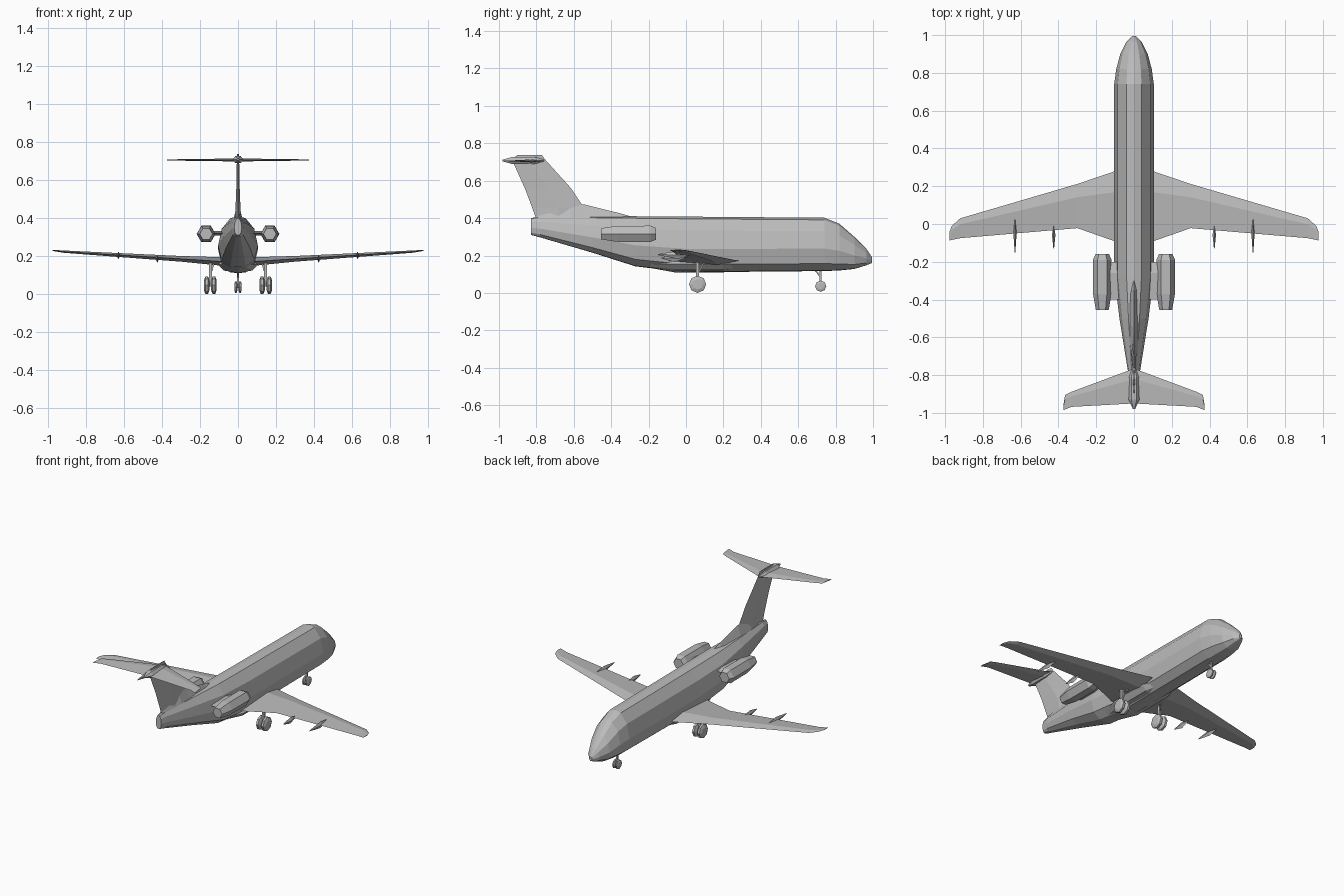
import bpy, bmesh, math
from mathutils import Vector

cube = bpy.data.objects.get("Cube")
if cube:
    bpy.data.objects.remove(cube)

grey = bpy.data.materials.new("airframe grey")
grey.use_nodes = True
color = (0.5, 0.5, 0.5, 1)
grey.diffuse_color = color
grey.node_tree.nodes["Principled BSDF"].inputs["Base Color"].default_value = color


def loft(name, rings, mirror=False):
    """Skin a closed, capped body through rings of equal point count."""
    bm = bmesh.new()
    loops = [[bm.verts.new(p) for p in ring] for ring in rings]
    n = len(loops[0])
    for a, b in zip(loops, loops[1:]):
        for i in range(n):
            j = (i + 1) % n
            bm.faces.new((a[i], a[j], b[j], b[i]))
    bm.faces.new(loops[0])
    bm.faces.new(loops[-1])
    bmesh.ops.recalc_face_normals(bm, faces=bm.faces)
    mesh = bpy.data.meshes.new(name)
    bm.to_mesh(mesh)
    bm.free()
    mesh.materials.append(grey)
    obj = bpy.data.objects.new(name, mesh)
    bpy.context.collection.objects.link(obj)
    if mirror:
        obj.modifiers.new("both sides", 'MIRROR')
    return obj


def ring_y(x, y, z, rx, rz, n=6):
    """Polygon ring facing along y."""
    return [(x + rx * math.cos(math.tau * i / n), y,
             z + rz * math.sin(math.tau * i / n)) for i in range(n)]


def ring_x(x, y, z, r, n=8):
    """Polygon ring facing along x."""
    return [(x, y + r * math.cos(math.tau * i / n),
             z + r * math.sin(math.tau * i / n)) for i in range(n)]


def foil(name, stations):
    """Mirrored wing from stations: x, leading y, trailing y, z, thickness."""
    rings = []
    for x, le, te, z, t in stations:
        chord = le - te
        rings.append([(x, le, z), (x, le - chord * 0.3, z + t / 2),
                      (x, te, z), (x, le - chord * 0.3, z - t / 2)])
    loft(name, rings, True)


def bar(name, start, end, r, mirror=False):
    """Thin square strut between two points."""
    a, b = Vector(start), Vector(end)
    axis = (b - a).normalized()
    u = axis.orthogonal().normalized() * r
    v = axis.cross(u)
    loft(name, [[p + u, p + v, p - u, p - v] for p in (a, b)], mirror)


# Fuselage: half section scaled at each station (y, half width, bottom, top)
half = [(0, 1), (.38, .96), (.82, .75), (1, .42), (.82, .14), (.38, .01)]
section = half + [(0, 0)] + [(-x, t) for x, t in reversed(half[1:])]
stations = [(.995, .01, .16, .19), (.965, .04, .148, .235), (.9, .073, .128, .30),
            (.82, .094, .12, .37), (.74, .105, .117, .402), (.0, .105, .11, .408),
            (-.27, .105, .142, .41), (-.5, .077, .215, .41),
            (-.78, .032, .297, .408), (-.83, .02, .31, .40)]
loft("fuselage", [[(x * w, y, b + t * (top - b)) for x, t in section]
                  for y, w, b, top in stations])

# Belly fairing under the wing root
loft("belly_fairing", [ring_y(0, .30, .15, .06, .02, 8), ring_y(0, .2, .155, .105, .045, 8),
                       ring_y(0, -.06, .155, .105, .045, 8), ring_y(0, -.2, .155, .06, .02, 8)])

# Main wing and tailplane
foil("wing", [(0, .3, -.12, .17, .045), (.1, .28, -.092, .172, .044),
              (.3, .212, -.022, .185, .03), (.92, .03, -.075, .223, .012),
              (.965, -.01, -.084, .228, .007), (.978, -.045, -.088, .229, .004)])
foil("tailplane", [(0, -.765, -.95, .706, .016), (.33, -.888, -.968, .706, .007),
                   (.365, -.905, -.982, .706, .005), (.374, -.96, -.985, .706, .003)])

# Fin, with a dorsal fillet running into the fuselage
fin = [(-.8, -.56, .39, .018), (-.822, -.545, .455, .013),
       (-.862, -.615, .56, .009), (-.932, -.755, .715, .006), (-.9, -.77, .738, .004)]
loft("fin", [[(0, back, z), (t, (back + front) / 2, z), (0, front, z),
              (-t, (back + front) / 2, z)] for back, front, z, t in fin])
loft("dorsal_fillet", [[(-w, y, .395), (0, y, top), (w, y, .395)] for y, w, top in
                       ((-.29, .012, .408), (-.35, .022, .425), (-.54, .025, .472),
                        (-.62, .025, .475), (-.8, .014, .41))])
loft("tail_bullet", [ring_y(0, y, .708, rx, rz) for y, rx, rz in
                     ((-.76, .006, .005), (-.81, .028, .022), (-.93, .028, .022), (-.98, .006, .005))])

# Engines on short pylons
loft("engine", [ring_y(.168, y, .316, r, r) for y, r in
                ((-.16, .036), (-.19, .05), (-.37, .049), (-.455, .034))], True)
loft("engine_pylon", [[(x, -.2, .32), (x, -.26, .332), (x, -.4, .32), (x, -.26, .308)]
                      for x in (.06, .15)], True)

# Flap track fairings
for name, x, front, back, z in (("inner_flap_fairing", .425, .0, -.13, .19),
                                ("outer_flap_fairing", .63, .045, -.15, .208)):
    mid = front + (back - front) * .45
    loft(name, [ring_y(x, front, z, .002, .003, 4), ring_y(x, mid, z - .005, .009, .021, 4),
                ring_y(x, back, z - .003, .002, .003, 4)], True)


# Landing gear
def wheel(name, x, y, r, w):
    loft(name, [ring_x(x + dx * w, y, r, r * s)
                for dx, s in ((-1, .6), (-.5, 1), (.5, 1), (1, .6))], True)


for name, x in (("inner_main_wheel", .127), ("outer_main_wheel", .165)):
    wheel(name, x, .062, .046, .014)
wheel("nose_wheel", .011, .72, .03, .008)
bpy.data.objects["nose_wheel"].location.z = .006
bar("main_strut", (.146, .062, .045), (.146, .062, .18), .011, True)
bar("main_axle", (.12, .062, .046), (.17, .062, .046), .008, True)
bar("main_brace", (.146, .062, .1), (.125, .1, .17), .005, True)
bar("nose_strut", (0, .72, .036), (0, .72, .13), .008)
bar("nose_axle", (-.014, .72, .036), (.014, .72, .036), .006)
bar("nose_brace", (0, .72, .085), (0, .685, .13), .005)
